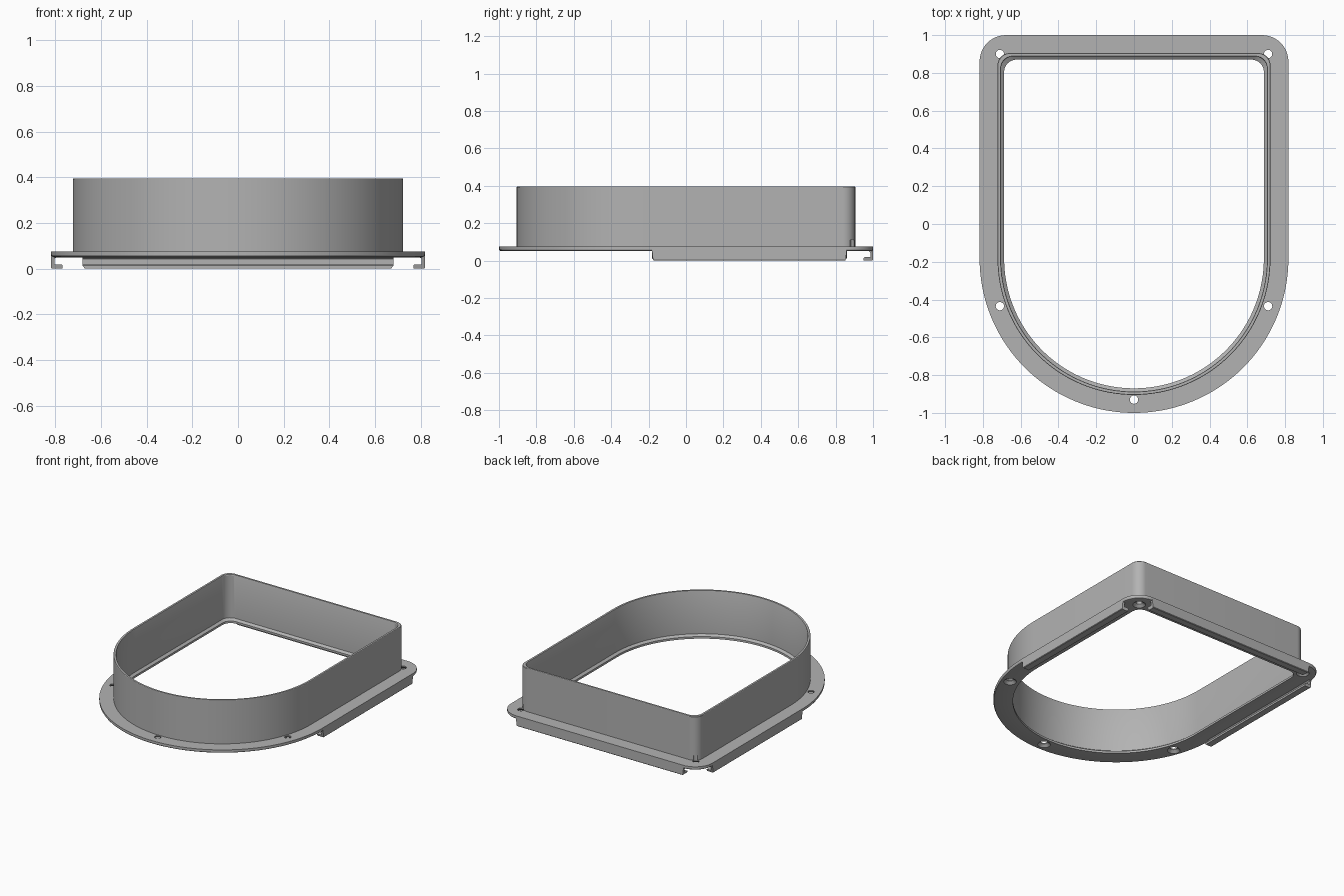
import bpy, bmesh, math
from mathutils import Matrix

if "Cube" in bpy.data.objects:
    bpy.data.objects.remove(bpy.data.objects["Cube"])

grey = bpy.data.materials.new("plain grey")
grey.use_nodes = True
COLOUR = (0.45, 0.45, 0.45, 1)
grey.diffuse_color = COLOUR
grey.node_tree.nodes["Principled BSDF"].inputs["Base Color"].default_value = COLOUR

ARC_Y = -0.1825      # centre of the round front
HALF, BACK = 0.8175, 1.0


def add_object(name, bm):
    bmesh.ops.recalc_face_normals(bm, faces=bm.faces)
    mesh = bpy.data.meshes.new(name)
    bm.to_mesh(mesh)
    bm.free()
    obj = bpy.data.objects.new(name, mesh)
    bpy.context.collection.objects.link(obj)
    mesh.materials.append(grey)
    return obj


def smooth(obj):
    bpy.ops.object.select_all(action='DESELECT')
    obj.select_set(True)
    bpy.context.view_layer.objects.active = obj
    bpy.ops.object.shade_smooth_by_angle(angle=math.radians(25))


def outline(inset):
    """Square back with rounded corners and a half-round front."""
    w, b = HALF - inset, BACK - inset
    r = max(0.065, 0.14 - inset)
    pts = []
    for cx, cy, rad, start, sweep, n in (
            (w - r, b - r, r, 0, 90, 12),
            (r - w, b - r, r, 90, 90, 12),
            (0, ARC_Y, w, 180, 180, 72)):
        for i in range(n + 1):
            a = math.radians(start + sweep * i / n)
            pts.append((cx + rad * math.cos(a), cy + rad * math.sin(a)))
    return pts


def ring(name, section):
    """Sweep a closed section of (inset, height) around the outline."""
    bm = bmesh.new()
    loops = [[bm.verts.new((x, y, z)) for x, y in outline(d)] for d, z in section]
    for k, low in enumerate(loops):
        high = loops[(k + 1) % len(loops)]
        for i in range(len(low)):
            j = (i + 1) % len(low)
            bm.faces.new((low[i], low[j], high[j], high[i]))
    return add_object(name, bm)


# Flange, collar wall and inner ledge in one section
collar = ring("flanged_collar", [
    (0.0, 0.075), (0.0, 0.06), (0.004, 0.053), (0.014, 0.05),
    (0.13, 0.05), (0.13, 0.065), (0.113, 0.078), (0.113, 0.39),
    (0.111, 0.395), (0.097, 0.395), (0.095, 0.392), (0.095, 0.075)])

# Countersunk screw holes
bm = bmesh.new()
for x, y in ((0.71, 0.9), (-0.71, 0.9), (0.71, -0.435), (-0.71, -0.435), (0, -0.93)):
    bmesh.ops.create_cone(bm, cap_ends=True, segments=32, radius1=0.022,
                          radius2=0.022, depth=0.1, matrix=Matrix.Translation((x, y, 0.06)))
drill = add_object("hole_cutter", bm)
bm = bmesh.new()
for x, y in ((0.71, 0.9), (-0.71, 0.9), (0.71, -0.435), (-0.71, -0.435), (0, -0.93)):
    bmesh.ops.create_cone(bm, cap_ends=True, segments=32, radius1=0.046,
                          radius2=0.02, depth=0.022, matrix=Matrix.Translation((x, y, 0.058)))
sink = add_object("countersink_cutter", bm)
for cutter in (drill, sink):
    mod = collar.modifiers.new("screw_holes", 'BOOLEAN')
    mod.object = cutter
    mod.solver = 'EXACT'
    bpy.context.view_layer.objects.active = collar
    bpy.ops.object.modifier_apply(modifier=mod.name)
    bpy.data.objects.remove(cutter)
smooth(collar)


# Slide rails: hooked section run along one edge of the flange
def rail(name, length, matrix):
    section = [(0, 0.062), (0, 0.004), (0.004, 0), (0.05, 0), (0.05, 0.014),
               (0.046, 0.018), (0.014, 0.018), (0.014, 0.042), (0.024, 0.051), (0.024, 0.062)]
    bm = bmesh.new()
    ends = []
    for side in (-1, 1):
        # bottom corners of each end are trimmed slightly
        ends.append([bm.verts.new((side * (length / 2 - max(0, 0.01 - z)), -d, z))
                     for d, z in section])
        bm.faces.new(ends[-1])
    for i in range(len(section)):
        j = (i + 1) % len(section)
        bm.faces.new((ends[0][i], ends[0][j], ends[1][j], ends[1][i]))
    bm.transform(matrix)
    smooth(add_object(name, bm))


rail("back_rail", 1.36, Matrix.Translation((0, BACK, 0)))
side_length = 0.86 - ARC_Y
for name, s in (("left_rail", 1), ("right_rail", -1)):
    rail(name, side_length, Matrix.Translation((s * HALF, (0.86 + ARC_Y) / 2, 0))
         @ Matrix.Rotation(-s * math.pi / 2, 4, 'Z'))
